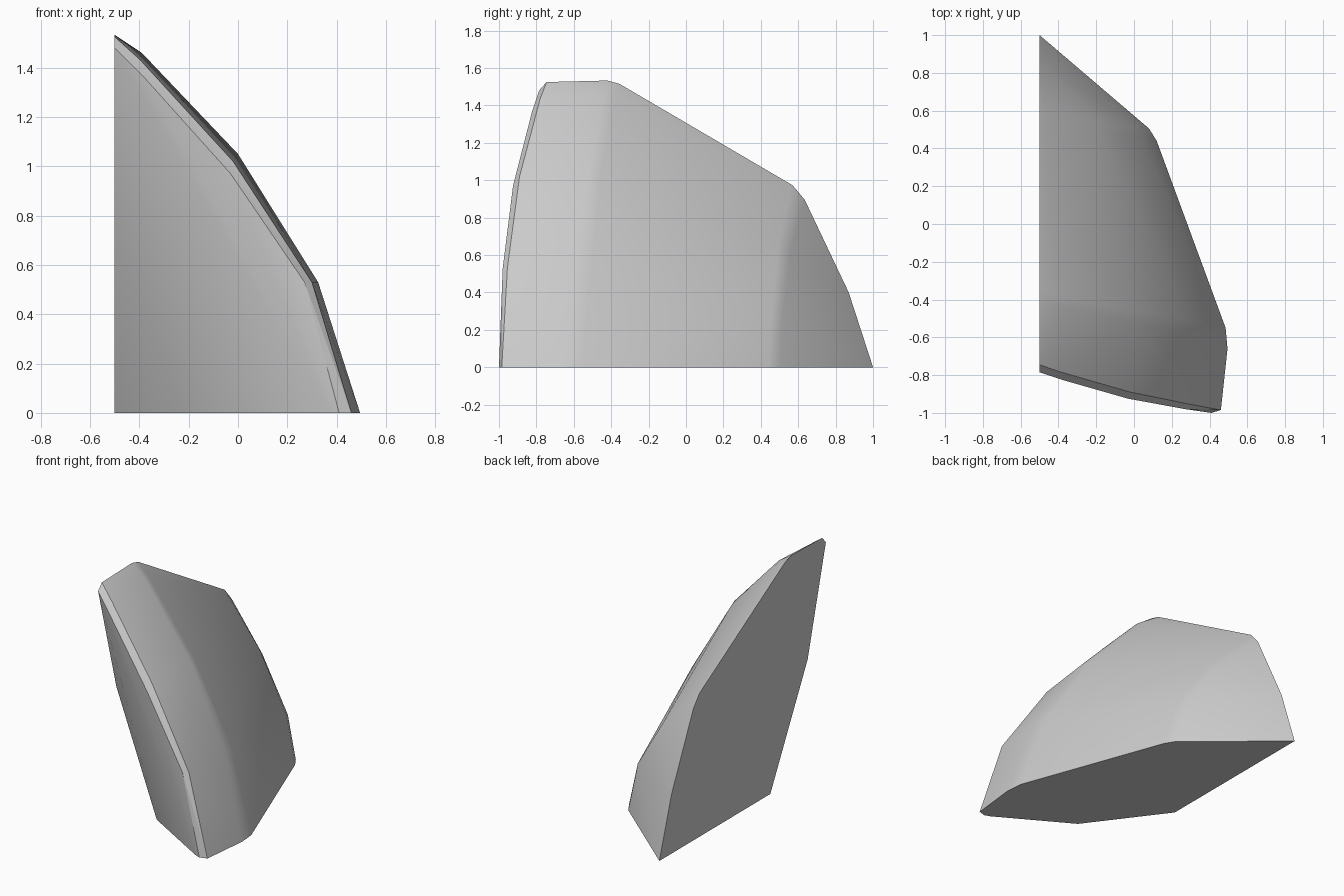
import bpy, bmesh

if "Cube" in bpy.data.objects:
    bpy.data.objects.remove(bpy.data.objects["Cube"])

# Rails running from the ground up along the curved wedge to the flat side (x = -0.5)
front_rim = [(.41, -1, 0), (.27, -.98, .53), (-.03, -.925, .97), (-.38, -.825, 1.36), (-.5, -.785, 1.48)]
outer_rim = [(.46, -.985, 0), (.30, -.955, .53), (-.02, -.89, 1.02), (-.40, -.78, 1.435), (-.5, -.745, 1.525)]
ridge_front = [(.495, -.66, 0), (.325, -.60, .53), (0, -.52, 1.05), (-.39, -.44, 1.46), (-.5, -.42, 1.533)]
ridge_back = [(.485, -.55, 0), (.305, -.505, .53), (-.01, -.455, 1.03), (-.40, -.38, 1.445), (-.5, -.355, 1.515)]
back_upper = [(.12, .44, 0), (.04, .46, .31), (-.19, .50, .68), (-.47, .56, .95), (-.5, .57, .973)]
back_lower = [(.08, .505, 0), (.01, .52, .28), (-.21, .56, .62), (-.48, .63, .88), (-.5, .635, .895)]
# Tapering back edge on the flat side
back_tip = [(-.5, .87, .40), (-.5, 1, 0)]
# Undercut front facets
front_undercut = [(.37, -.985, 0), (-.12, -.70, 0), (-.5, -.19, 0), (-.5, -.59, .76)]

# Solid shell around the rails
bm = bmesh.new()
for rail in (front_rim, outer_rim, ridge_front, ridge_back,
             back_upper, back_lower, back_tip, front_undercut):
    for p in rail:
        bm.verts.new(p)
res = bmesh.ops.convex_hull(bm, input=bm.verts[:])
loose = [v for v in bm.verts if not v.link_faces]
bmesh.ops.delete(bm, geom=loose, context='VERTS')
bmesh.ops.dissolve_limit(bm, angle_limit=0.02, verts=bm.verts[:], edges=bm.edges[:])
bmesh.ops.recalc_face_normals(bm, faces=bm.faces[:])

mesh = bpy.data.meshes.new("faceted_wedge")
bm.to_mesh(mesh)
bm.free()
wedge = bpy.data.objects.new("faceted_wedge", mesh)
bpy.context.collection.objects.link(wedge)

# Soft shading over the rounded ridges, crisp flat sides
bpy.context.view_layer.objects.active = wedge
wedge.select_set(True)
bpy.ops.object.shade_smooth_by_angle(angle=0.35)
